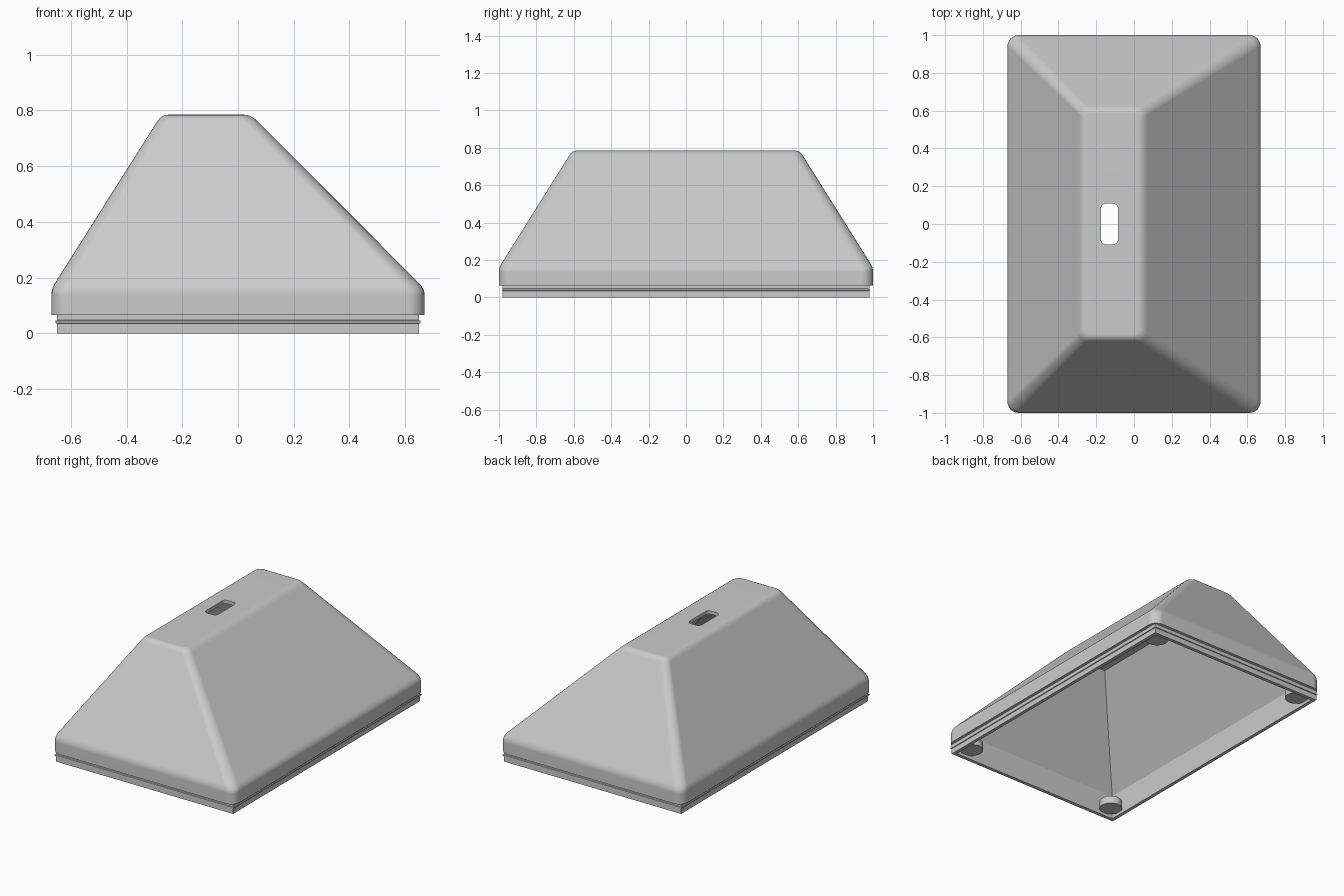
import bpy, bmesh, math

if "Cube" in bpy.data.objects:
    bpy.data.objects.remove(bpy.data.objects["Cube"], do_unlink=True)

grey = bpy.data.materials.new("plain grey")
grey.use_nodes = True
COLOUR = (0.6, 0.6, 0.6, 1.0)
grey.diffuse_color = COLOUR
grey.node_tree.nodes["Principled BSDF"].inputs["Base Color"].default_value = COLOUR

SEG = 6  # segments per rounded corner


def add_object(name, bm):
    mesh = bpy.data.meshes.new(name)
    bm.to_mesh(mesh)
    bm.free()
    mesh.materials.append(grey)
    obj = bpy.data.objects.new(name, mesh)
    bpy.context.collection.objects.link(obj)
    bpy.ops.object.select_all(action='DESELECT')
    obj.select_set(True)
    bpy.context.view_layer.objects.active = obj
    bpy.ops.object.shade_smooth_by_angle(angle=math.radians(30))
    return obj


def ring_points(x0, x1, hy, z, r):
    """Rounded rectangle outline, anticlockwise."""
    pts = []
    corners = [(x1 - r, hy - r), (x0 + r, hy - r), (x0 + r, r - hy), (x1 - r, r - hy)]
    for i, (cx, cy) in enumerate(corners):
        for s in range(SEG + 1):
            a = math.pi / 2 * (i + s / SEG)
            pts.append((cx + r * math.cos(a), cy + r * math.sin(a), z))
    return pts


def mix(a, b, t):
    return tuple(p + (q - p) * t for p, q in zip(a, b))


def fillet(a, corner, b, steps=4):
    """Rounded transition between rings a and b around a corner ring."""
    return [mix(mix(a, corner, i / steps), mix(corner, b, i / steps), i / steps)
            for i in range(steps + 1)]


def box(hx, hy, z, r=0.0):
    return (-hx, hx, hy, z, r)


# Hood cross-section rings: x min, x max, half depth, height, corner radius
shoulder = box(0.67, 1.0, 0.16, 0.06)
crown = (-0.275, 0.047, 0.608, 0.785, 0.045)
crown_flat = (-0.25, 0.022, 0.583, 0.785, 0.02)
rings = [box(0.67, 1.0, 0.065, 0.06)]
rings += fillet(box(0.67, 1.0, 0.138, 0.06), shoulder, mix(shoulder, crown, 0.035))
rings += fillet(mix(shoulder, crown, 0.96), crown, crown_flat)
# Slot through the top
rings += [(-0.175, -0.085, 0.108, 0.785, 0.025), (-0.175, -0.085, 0.108, 0.762, 0.025)]
# Hollow inside
rings += [(-0.262, 0.03, 0.594, 0.762, 0), box(0.627, 0.957, 0.16), box(0.627, 0.957, 0)]
# Lip with its snap rib, back up to the step
rings += [box(0.65, 0.98, 0), box(0.65, 0.98, 0.035), box(0.655, 0.985, 0.037),
          box(0.655, 0.985, 0.045), box(0.65, 0.98, 0.047), box(0.65, 0.98, 0.065)]

bm = bmesh.new()
loops = [[bm.verts.new(p) for p in ring_points(*r)] for r in rings]
n = len(loops[0])
for k, low in enumerate(loops):
    high = loops[(k + 1) % len(loops)]
    for i in range(n):
        j = (i + 1) % n
        bm.faces.new((low[i], low[j], high[j], high[i]))
bmesh.ops.remove_doubles(bm, verts=bm.verts, dist=1e-5)
bmesh.ops.recalc_face_normals(bm, faces=bm.faces)
hood = add_object("hood_shell", bm)
weighted = hood.modifiers.new("flat_panels", 'WEIGHTED_NORMAL')
weighted.keep_sharp = True

# Round corner pads inside the lip
for sx, side in ((-1, "right"), (1, "left")):
    for sy, end in ((-1, "front"), (1, "back")):
        bm = bmesh.new()
        bmesh.ops.create_cone(bm, cap_ends=True, segments=32, radius1=0.07,
                              radius2=0.07, depth=0.05)
        bmesh.ops.translate(bm, verts=bm.verts, vec=(sx * 0.562, sy * 0.892, 0.045))
        add_object(f"{end}_{side}_pad", bm)
